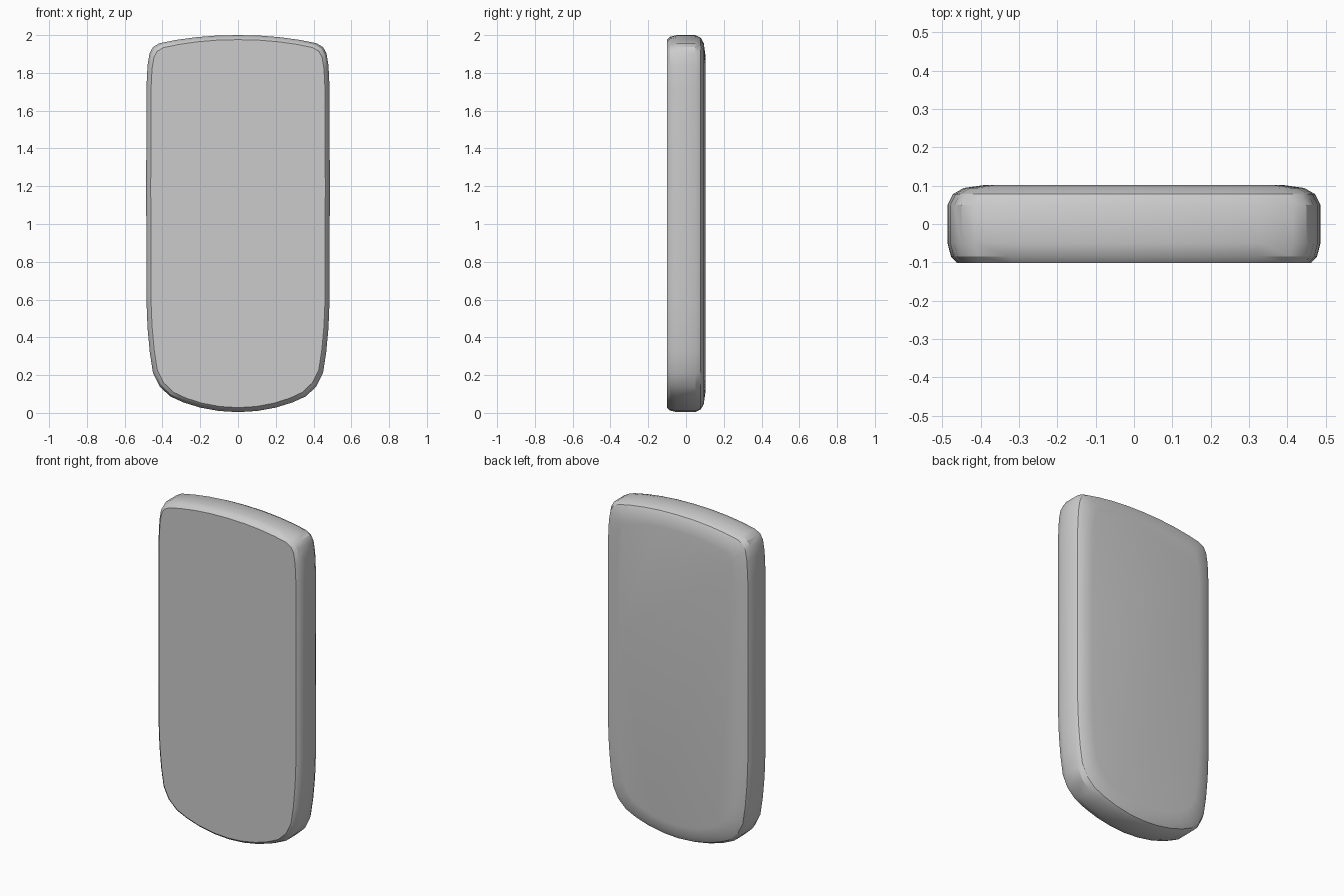
import bpy, bmesh, math

if "Cube" in bpy.data.objects:
    bpy.data.objects.remove(bpy.data.objects["Cube"])

# Right half of the front outline (x, z), bottom to top
HALF = [(0.0, 0.004), (0.1, 0.01), (0.2, 0.028), (0.29, 0.056), (0.36, 0.088),
        (0.415, 0.14), (0.45, 0.21), (0.467, 0.32), (0.479, 0.45), (0.485, 0.6),
        (0.486, 1.2), (0.485, 1.72), (0.479, 1.84), (0.468, 1.905), (0.45, 1.937),
        (0.415, 1.957), (0.33, 1.974), (0.23, 1.988), (0.12, 1.997), (0.0, 2.0)]
OUTLINE = HALF + [(-x, z) for x, z in HALF[-2:0:-1]]

# Depth and edge inset: tight bevel at the front, softer roll at the back
LAYERS = [(-0.101, 0.024), (-0.085, 0.009), (-0.05, 0.0), (0.05, 0.0),
          (0.078, 0.014), (0.094, 0.043), (0.102, 0.1)]


def make_slab(name):
    bm = bmesh.new()
    rings = []
    for y, inset in LAYERS:
        sx, sz = 1 - inset / 0.486, 1 - inset / 1.0
        rings.append([bm.verts.new((x * sx, y, 1 + (z - 1) * sz)) for x, z in OUTLINE])
    n = len(OUTLINE)
    for a, b in zip(rings, rings[1:]):
        for i in range(n):
            j = (i + 1) % n
            bm.faces.new((a[i], a[j], b[j], b[i]))
    bm.faces.new(rings[0])
    bm.faces.new(rings[-1][::-1])
    bmesh.ops.recalc_face_normals(bm, faces=bm.faces[:])
    mesh = bpy.data.meshes.new(name)
    bm.to_mesh(mesh)
    bm.free()
    obj = bpy.data.objects.new(name, mesh)
    bpy.context.collection.objects.link(obj)
    return obj


# Rounded slab body
body = make_slab("rounded_slab")
bpy.context.view_layer.objects.active = body
body.select_set(True)
bpy.ops.object.shade_smooth_by_angle(angle=math.radians(30))
